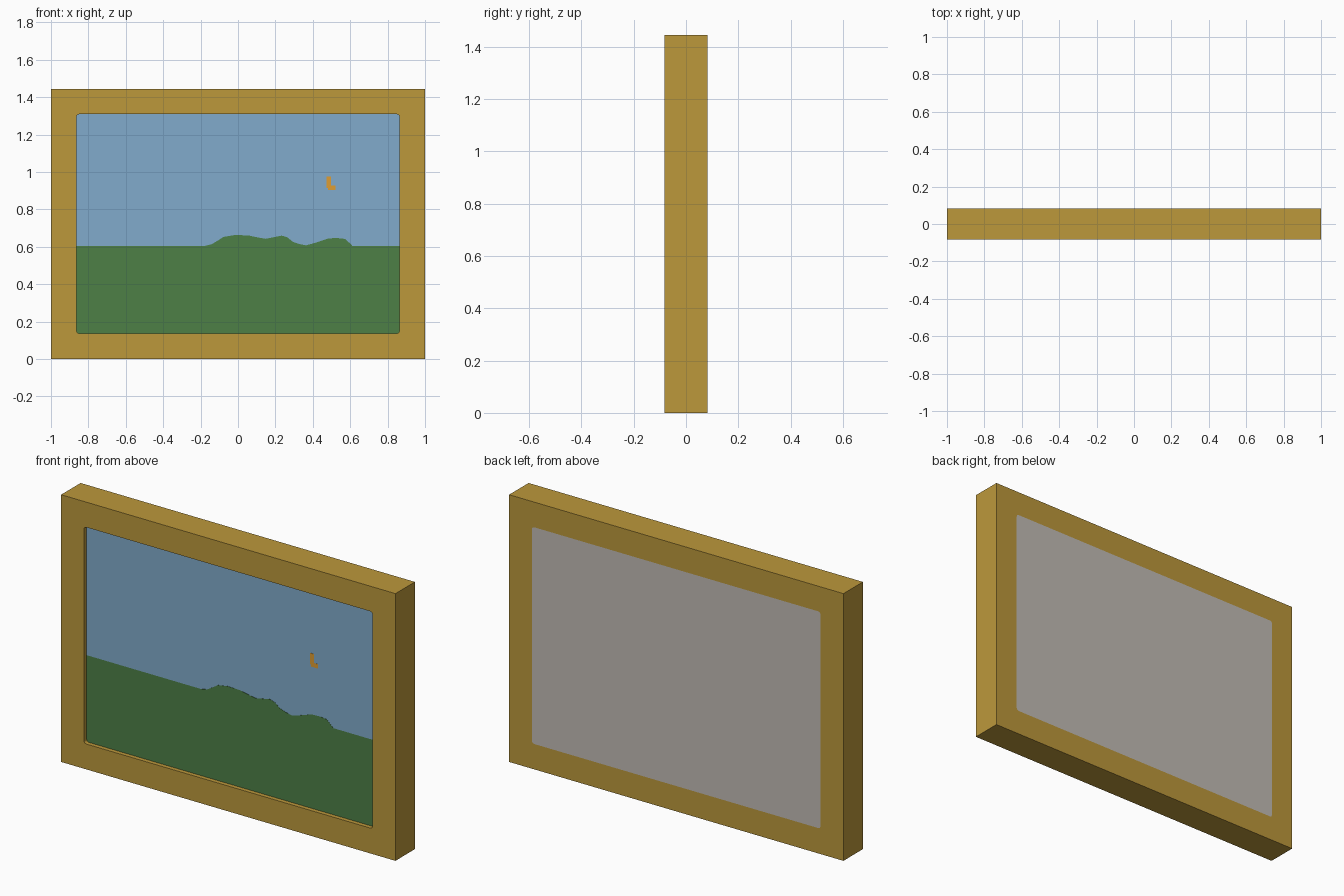
import bpy, bmesh, math

if "Cube" in bpy.data.objects:
    bpy.data.objects.remove(bpy.data.objects["Cube"])

W, H, D = 1.0, 1.445, 0.083           # half width, height, half depth
X, Z0, Z1, R = 0.863, 0.137, 1.309, 0.014   # opening and its corner radius
CANVAS_Y, HORIZON = -0.06, 0.605
ARC = 4


def srgb(r, g, b):
    f = lambda c: c / 12.92 if c <= 0.04045 else ((c + 0.055) / 1.055) ** 2.4
    return tuple(f(c / 255) for c in (r, g, b)) + (1,)


def material(name, rgb):
    m = bpy.data.materials.new(name)
    m.diffuse_color = srgb(*rgb)
    m.use_nodes = True
    m.node_tree.nodes["Principled BSDF"].inputs["Base Color"].default_value = m.diffuse_color
    return m


gold = material("gold", (188, 152, 59))
sky = material("sky_blue", (129, 171, 204))
grass = material("grass_green", (77, 128, 70))
grey = material("backing_grey", (194, 188, 181))
orange = material("orange", (222, 157, 51))


def finish(name, bm, mats):
    bmesh.ops.recalc_face_normals(bm, faces=bm.faces)
    me = bpy.data.meshes.new(name)
    bm.to_mesh(me)
    bm.free()
    for m in mats:
        me.materials.append(m)
    ob = bpy.data.objects.new(name, me)
    bpy.context.collection.objects.link(ob)
    return ob


def opening_points():
    """Rounded rectangle in x, z, counter-clockwise from the lower left corner."""
    pts = []
    for k, (sx, z) in enumerate(((-1, Z0 + R), (1, Z0 + R), (1, Z1 - R), (-1, Z1 - R))):
        for i in range(ARC + 1):
            a = math.pi + (k + i / ARC) * math.pi / 2
            pts.append((sx * (X - R) + R * math.cos(a), z + R * math.sin(a)))
    return pts


def prism(bm, pts, y0, y1):
    """Closed solid from an outline in x, z."""
    a = [bm.verts.new((x, y0, z)) for x, z in pts]
    b = [bm.verts.new((x, y1, z)) for x, z in pts]
    bm.faces.new(a)
    bm.faces.new(b[::-1])
    for i in range(len(pts)):
        j = (i + 1) % len(pts)
        bm.faces.new((a[i], b[i], b[j], a[j]))


# Frame: square outside, rounded opening
bm = bmesh.new()
outer_pts = [(-W, 0), (W, 0), (W, H), (-W, H)]
inner_pts = opening_points()
rings = []
for y in (-D, D):
    out = [bm.verts.new((x, y, z)) for x, z in outer_pts]
    inn = [bm.verts.new((x, y, z)) for x, z in inner_pts]
    n = len(inn)
    for k in range(4):
        s = k * (ARC + 1)
        for i in range(s, s + ARC):
            bm.faces.new((out[k], inn[i + 1], inn[i]))
        bm.faces.new((out[k], out[(k + 1) % 4], inn[(s + ARC + 1) % n], inn[s + ARC]))
    rings.append((out, inn))
for front, back in zip(*rings):
    for i in range(len(front)):
        j = (i + 1) % len(front)
        bm.faces.new((front[i], front[j], back[j], back[i]))
finish("frame", bm, [gold])

# Canvas: painted front cut at the horizon, plain back flush with the frame
bm = bmesh.new()
prism(bm, inner_pts, CANVAS_Y, D)
bmesh.ops.bisect_plane(bm, geom=bm.verts[:] + bm.edges[:] + bm.faces[:],
                       plane_co=(0, 0, HORIZON), plane_no=(0, 0, 1))
for f in bm.faces:
    c = f.calc_center_median()
    if c.y < CANVAS_Y + 0.01:
        f.material_index = 1 if c.z > HORIZON else 2
finish("canvas", bm, [grey, sky, grass])

# Painted hills rising over the horizon
hills = [(-0.18, .604), (-.14, .614), (-.107, .634), (-.078, .653), (-.018, .663),
         (.054, .661), (.113, .649), (.149, .643), (.233, .660), (.263, .651),
         (.293, .627), (.328, .615), (.364, .608), (.412, .621), (.484, .645),
         (.531, .647), (.573, .642), (.61, .608)]
bm = bmesh.new()
prism(bm, [(-.18, .59), (.61, .59)] + hills[::-1], CANVAS_Y - 0.001, CANVAS_Y)
finish("painted_hills", bm, [grass])

# Small painted flecks in the sky
bm = bmesh.new()
for x, z, w, h in ((.485, .945, .012, .03), (.50, .915, .02, .012)):
    prism(bm, [(x - w, z - h), (x + w, z - h), (x + w, z + h), (x - w, z + h)],
          CANVAS_Y - 0.001, CANVAS_Y)
finish("painted_flecks", bm, [orange])
